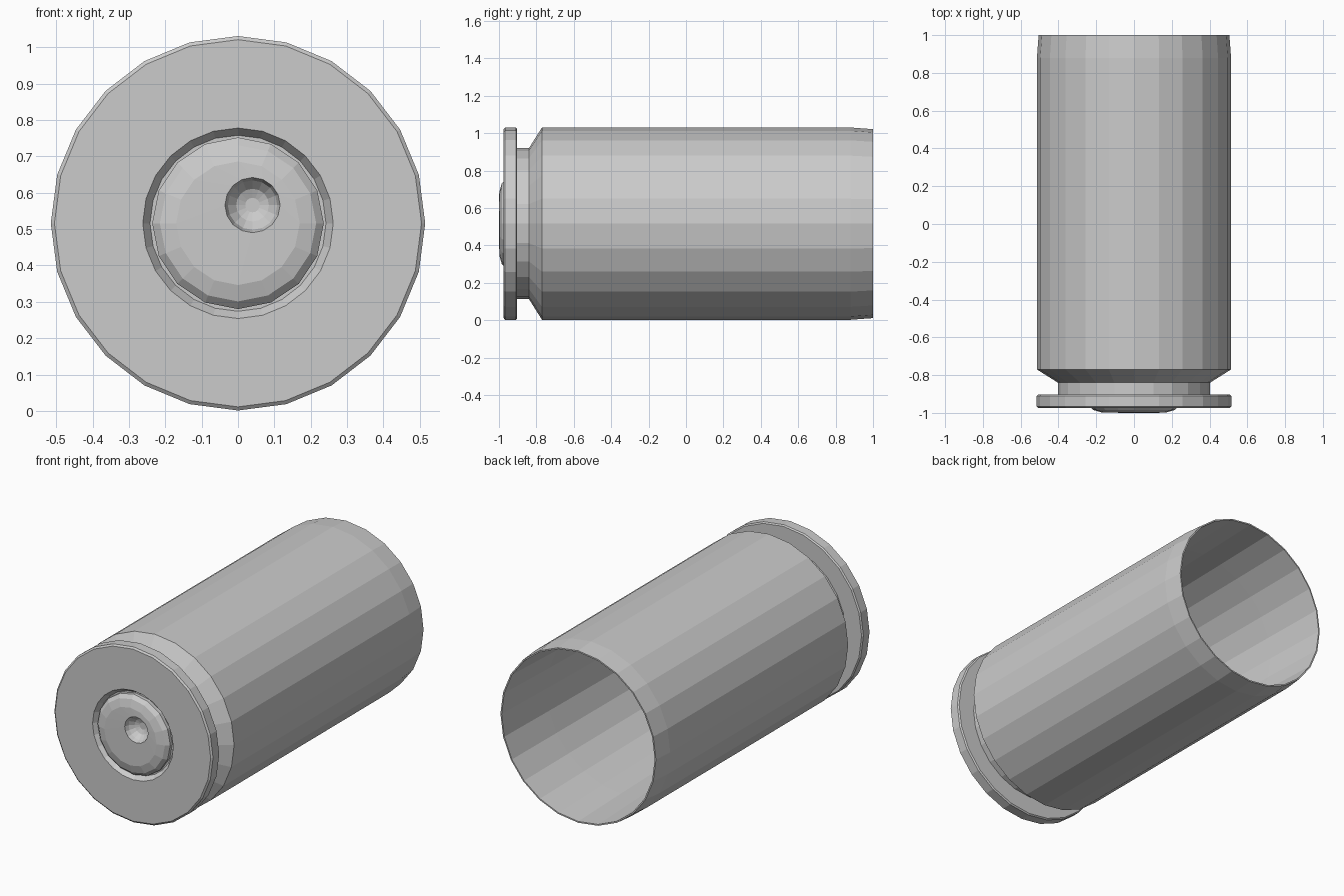
import bpy, bmesh, math

if "Cube" in bpy.data.objects:
    bpy.data.objects.remove(bpy.data.objects["Cube"])

AXIS_Z = 0.516


def loft(name, rings, sides, cap_end=False):
    """Skin circles lying along y; each ring is (radius, y[, x offset, z offset])."""
    bm = bmesh.new()
    loops = []
    for r, y, *off in rings:
        ox, oz = off if off else (0, 0)
        loops.append([bm.verts.new((ox + r * math.sin(2 * math.pi * i / sides), y,
                                    AXIS_Z + oz + r * math.cos(2 * math.pi * i / sides)))
                      for i in range(sides)])
    for a, b in zip(loops, loops[1:]):
        for i in range(sides):
            j = (i + 1) % sides
            bm.faces.new((a[i], a[j], b[j], b[i]))
    if cap_end:
        bm.faces.new(loops[-1])
    bmesh.ops.recalc_face_normals(bm, faces=bm.faces)
    mesh = bpy.data.meshes.new(name)
    bm.to_mesh(mesh)
    bm.free()
    obj = bpy.data.objects.new(name, mesh)
    bpy.context.collection.objects.link(obj)
    return obj


# Casing: primer pocket, rim, extractor groove, shoulder, wall, mouth, tapered bore
loft("casing", [
    (0.21, -0.945), (0.242, -0.945), (0.262, -0.975),
    (0.505, -0.975), (0.515, -0.967), (0.515, -0.91), (0.508, -0.903),
    (0.403, -0.903), (0.403, -0.84), (0.514, -0.77),
    (0.514, 0.88), (0.505, 1.0),
    (0.497, 1.0), (0.485, 0.6), (0.46, -0.5), (0.42, -0.58),
], 24, cap_end=True)

# Primer cup with an off-centre firing pin dent
dent = (0.04, 0.05)
loft("primer", [
    (0.236, -0.94), (0.236, -0.965), (0.215, -0.985), (0.17, -0.998),
    (0.076, -1.0, *dent), (0.068, -0.975, *dent),
    (0.045, -0.95, *dent), (0.02, -0.94, *dent),
], 16, cap_end=True)
